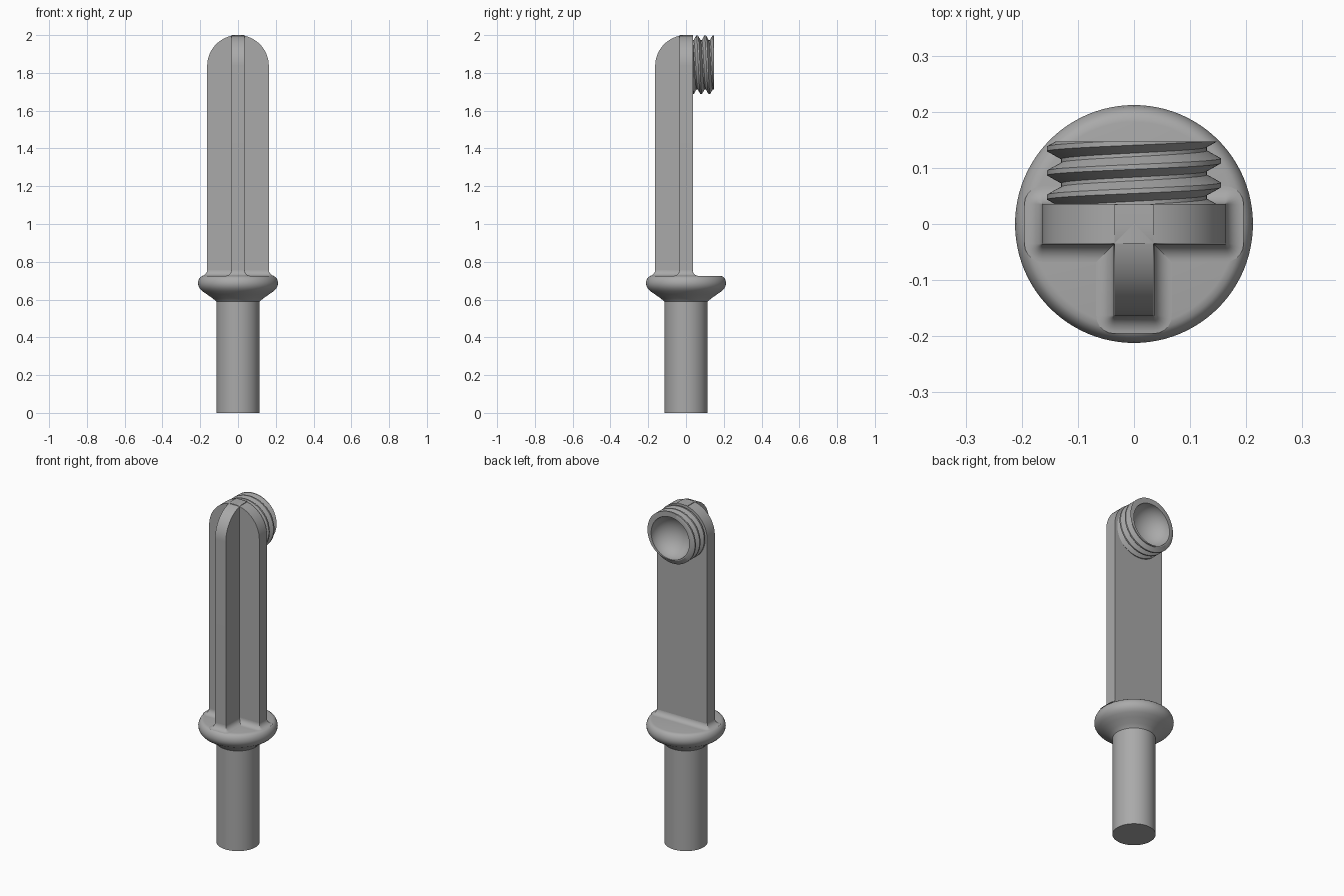
import bpy, bmesh
from math import sin, cos, pi, radians

cube = bpy.data.objects.get("Cube")
if cube:
    bpy.data.objects.remove(cube, do_unlink=True)

gray = bpy.data.materials.new("plain gray")
gray.use_nodes = True
color = (0.4, 0.4, 0.4, 1)
gray.diffuse_color = color
gray.node_tree.nodes["Principled BSDF"].inputs["Base Color"].default_value = color


def finish(name, bm, angle=35):
    bmesh.ops.remove_doubles(bm, verts=bm.verts, dist=1e-5)
    bmesh.ops.dissolve_degenerate(bm, edges=bm.edges, dist=1e-5)
    bmesh.ops.recalc_face_normals(bm, faces=bm.faces)
    mesh = bpy.data.meshes.new(name)
    bm.to_mesh(mesh)
    bm.free()
    mesh.materials.append(gray)
    obj = bpy.data.objects.new(name, mesh)
    bpy.context.collection.objects.link(obj)
    bpy.ops.object.select_all(action="DESELECT")
    obj.select_set(True)
    bpy.context.view_layer.objects.active = obj
    bpy.ops.object.shade_smooth_by_angle(angle=radians(angle))
    return obj


def skin(bm, rings, closed=True):
    """Join rows of points, each with the same count, into quads."""
    rows = [[bm.verts.new(p) for p in ring] for ring in rings]
    for a, b in zip(rows, rows[1:]):
        n = len(a)
        for i in range(n if closed else n - 1):
            j = (i + 1) % n
            bm.faces.new((a[i], a[j], b[j], b[i]))
    return rows


def lathe(name, profile, steps=96):
    bm = bmesh.new()
    rows = skin(bm, [[(r * cos(2 * pi * i / steps), r * sin(2 * pi * i / steps), z)
                      for i in range(steps)] for r, z in profile])
    bm.faces.new(rows[0])
    bm.faces.new(rows[-1])
    return finish(name, bm)


def extrude_outline(name, outline, axis, low, high):
    """Prism of a two-axis outline, pushed along x or y."""
    bm = bmesh.new()
    place = (lambda u, z, d: (d, u, z)) if axis == "x" else (lambda u, z, d: (u, d, z))
    rows = skin(bm, [[place(u, z, d) for u, z in outline] for d in (low, high)])
    bm.faces.new(rows[0])
    bm.faces.new(rows[1])
    return finish(name, bm)


def foot_fillet(name, x0, x1, y0, y1, radius=0.032, steps=10):
    """Concave flare around the foot of an upright bar."""
    corners = ((x1, y1, 0), (x0, y1, 1), (x0, y0, 2), (x1, y0, 3))
    rings = []
    for k in range(steps + 1):
        a = k / steps * pi / 2
        d = radius * (1 - sin(a)) + 0.0005
        z = FLOOR + radius * (1 - cos(a))
        rings.append([(x + d * cos((q + i / 5) * pi / 2), y + d * sin((q + i / 5) * pi / 2), z)
                      for x, y, q in corners for i in range(6)])
    bm = bmesh.new()
    skin(bm, rings)
    finish(name, bm)


FLOOR = 0.725
WIDE, THIN, SHOULDER = 0.163, 0.035, 1.837

# Round shaft and flared collar
lathe("shaft", [(0.115, 0), (0.115, 0.6)])
lathe("collar", [(0.112, 0.585), (0.118, 0.593), (0.135, 0.607), (0.165, 0.628),
                 (0.19, 0.645), (0.203, 0.659), (0.21, 0.673), (0.212, 0.688),
                 (0.209, 0.703), (0.202, 0.716), (0.193, 0.723), (0.182, FLOOR)])

# Round-topped back plate and centre rib
arc = [i / 48 * pi for i in range(49)]
plate = [(WIDE * cos(a), SHOULDER + WIDE * sin(a)) for a in arc]
extrude_outline("back_plate", [(-WIDE, 0.7), (WIDE, 0.7)] + plate, "y", -THIN, THIN + 0.001)
rib = [(-WIDE * cos(a), SHOULDER + WIDE * sin(a)) for a in arc[:25]]
extrude_outline("centre_rib", [(THIN, 0.7), (-WIDE, 0.7)] + rib + [(THIN, SHOULDER + WIDE)],
                "x", -THIN, THIN)
foot_fillet("plate_fillet", -WIDE, WIDE, -THIN, THIN)
foot_fillet("rib_fillet", -THIN, THIN, -WIDE, 0)

# Hollow threaded spigot on the back
PITCH, CREST, ROOT = 0.043, 0.155, 0.13
START, END, AXIS = 0.03, 0.147, 1.843


def thread_radius(y):
    p = abs(((y - 0.048) / PITCH + 0.5) % 1 - 0.5) * 2
    return CREST - (CREST - ROOT) * min(1, max(0, (p - 0.2) / 0.65))


rows = []
breaks = (-0.1, 0.1, 0.425, 0.575)
turn = [2 * pi * i / 96 for i in range(97)]
for lap in range(-2, 4):
    for b in breaks:
        row = []
        for t in turn:
            lead = PITCH * t / (2 * pi)
            y = min(END, max(START, 0.048 + PITCH * (lap + b) + lead))
            r = thread_radius(y - lead)
            row.append((-r * cos(t), y, AXIS + r * sin(t)))
        rows.append(row)
# Dished bore
for k in range(17):
    a = k / 16 * pi / 2
    r, y = 0.124 * cos(a), END - 0.105 * sin(a)
    rows.append([(-r * cos(t), y, AXIS + r * sin(t)) for t in turn])
bm = bmesh.new()
skin(bm, rows, closed=False)
finish("threaded_spigot", bm, 30)
